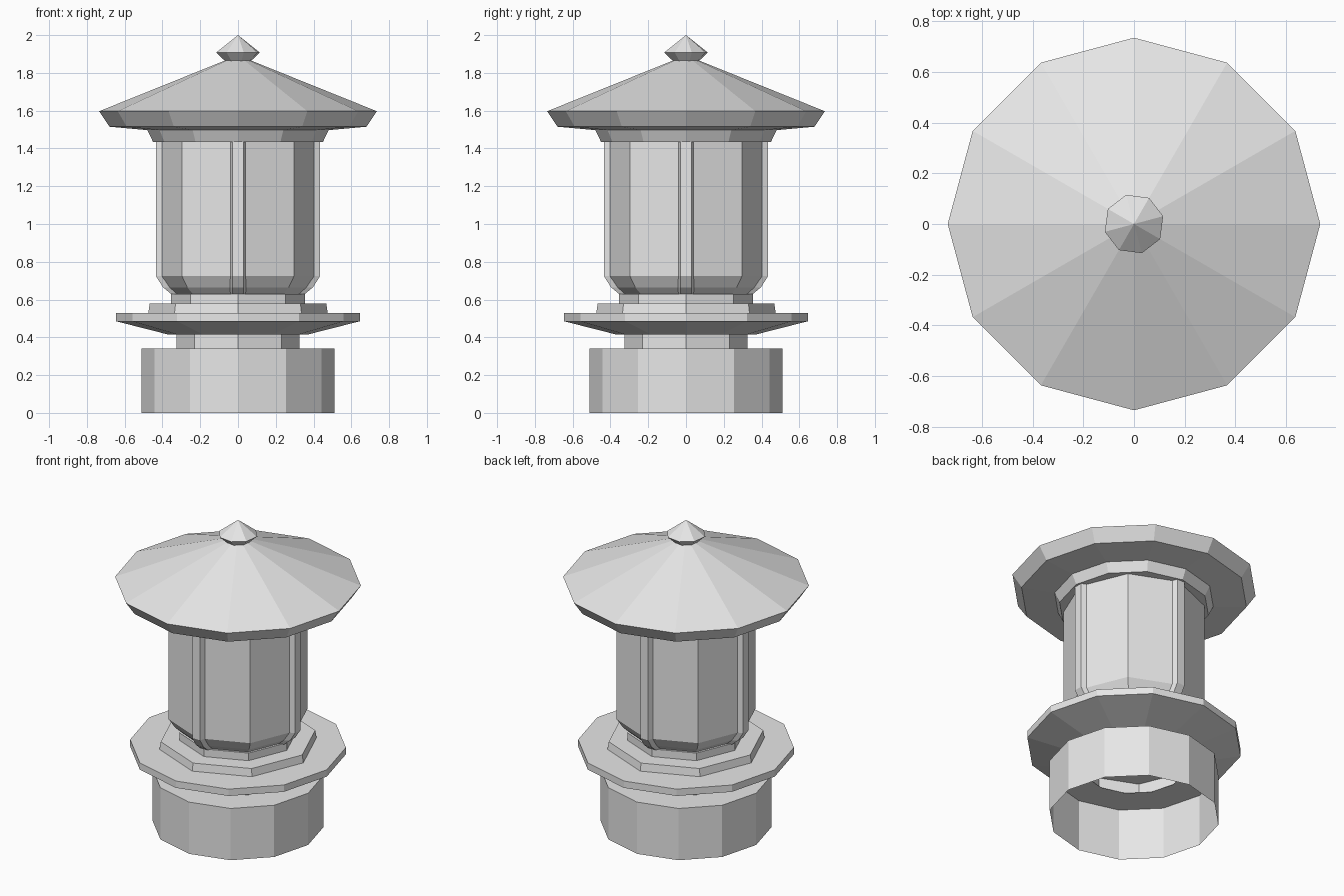
import bpy, bmesh, math

cube = bpy.data.objects.get("Cube")
if cube:
    bpy.data.objects.remove(cube, do_unlink=True)

stone = bpy.data.materials.new("stone grey")
stone.use_nodes = True
GREY = (0.8, 0.8, 0.8, 1.0)
stone.diffuse_color = GREY
stone.node_tree.nodes["Principled BSDF"].inputs["Base Color"].default_value = GREY


def finish(name, bm):
    bmesh.ops.recalc_face_normals(bm, faces=bm.faces)
    mesh = bpy.data.meshes.new(name)
    bm.to_mesh(mesh)
    bm.free()
    mesh.materials.append(stone)
    obj = bpy.data.objects.new(name, mesh)
    bpy.context.collection.objects.link(obj)
    return obj


def turned(name, sides, profile, cap_bottom=True, cap_top=True, spin=0.0):
    """Faceted solid of revolution; profile is (radius, z) from bottom to top."""
    bm = bmesh.new()
    rings = []
    for r, z in profile:
        if r == 0:
            rings.append([bm.verts.new((0, 0, z))])
            continue
        angles = [spin + math.tau * i / sides for i in range(sides)]
        rings.append([bm.verts.new((r * math.cos(a), r * math.sin(a), z)) for a in angles])
    for low, high in zip(rings, rings[1:]):
        for i in range(sides):
            j = (i + 1) % sides
            if len(high) == 1:
                bm.faces.new((low[i], low[j], high[0]))
            else:
                bm.faces.new((low[i], low[j], high[j], high[i]))
    if cap_bottom:
        bm.faces.new(rings[0])
    if cap_top and len(rings[-1]) > 1:
        bm.faces.new(rings[-1])
    return finish(name, bm)


def post(name, angle, path):
    """Tapered rib that follows the chamber wall."""
    bm = bmesh.new()
    c, s = math.cos(angle), math.sin(angle)
    rows = []
    for r, z in path:
        section = [(r - 0.035, -0.042), (r, -0.028), (r, 0.028), (r - 0.035, 0.042)]
        rows.append([bm.verts.new((u * c - v * s, u * s + v * c, z)) for u, v in section])
    for a, b in zip(rows, rows[1:]):
        for i in range(4):
            j = (i + 1) % 4
            bm.faces.new((a[i], a[j], b[j], b[i]))
    bm.faces.new(rows[0])
    bm.faces.new(rows[-1])
    return finish(name, bm)


# Hollow base, open underneath, and the neck above it
turned("base", 12, [(0.51, 0), (0.51, 0.34), (0.305, 0.34)], False, False)
turned("neck", 8, [(0.325, 0.34), (0.325, 0.415)], False, False)

# Wide platform and the two steps on it
turned("platform", 12, [(0.37, 0.415), (0.645, 0.485), (0.645, 0.53)])
turned("lower_step", 8, [(0.475, 0.53), (0.467, 0.58)])
turned("upper_step", 8, [(0.355, 0.58), (0.355, 0.63)])

# Light chamber with rounded foot
turned("chamber", 8, [(0.34, 0.63), (0.38, 0.665), (0.42, 0.725), (0.42, 1.435)])

# Four ribs on the chamber
for side, turn in (("left", 0), ("back", 1), ("right", 2), ("front", 3)):
    post(side + "_post", turn * math.pi / 2,
         [(0.355, 0.63), (0.397, 0.665), (0.435, 0.725), (0.435, 1.435)])

# Collar, roof and finial
turned("collar", 12, [(0.45, 1.435), (0.48, 1.498)])
turned("roof", 12, [(0.48, 1.497), (0.68, 1.515), (0.735, 1.597), (0.07, 1.865)])
turned("finial", 8, [(0.07, 1.862), (0.119, 1.908), (0, 2.0)], spin=math.radians(15))
